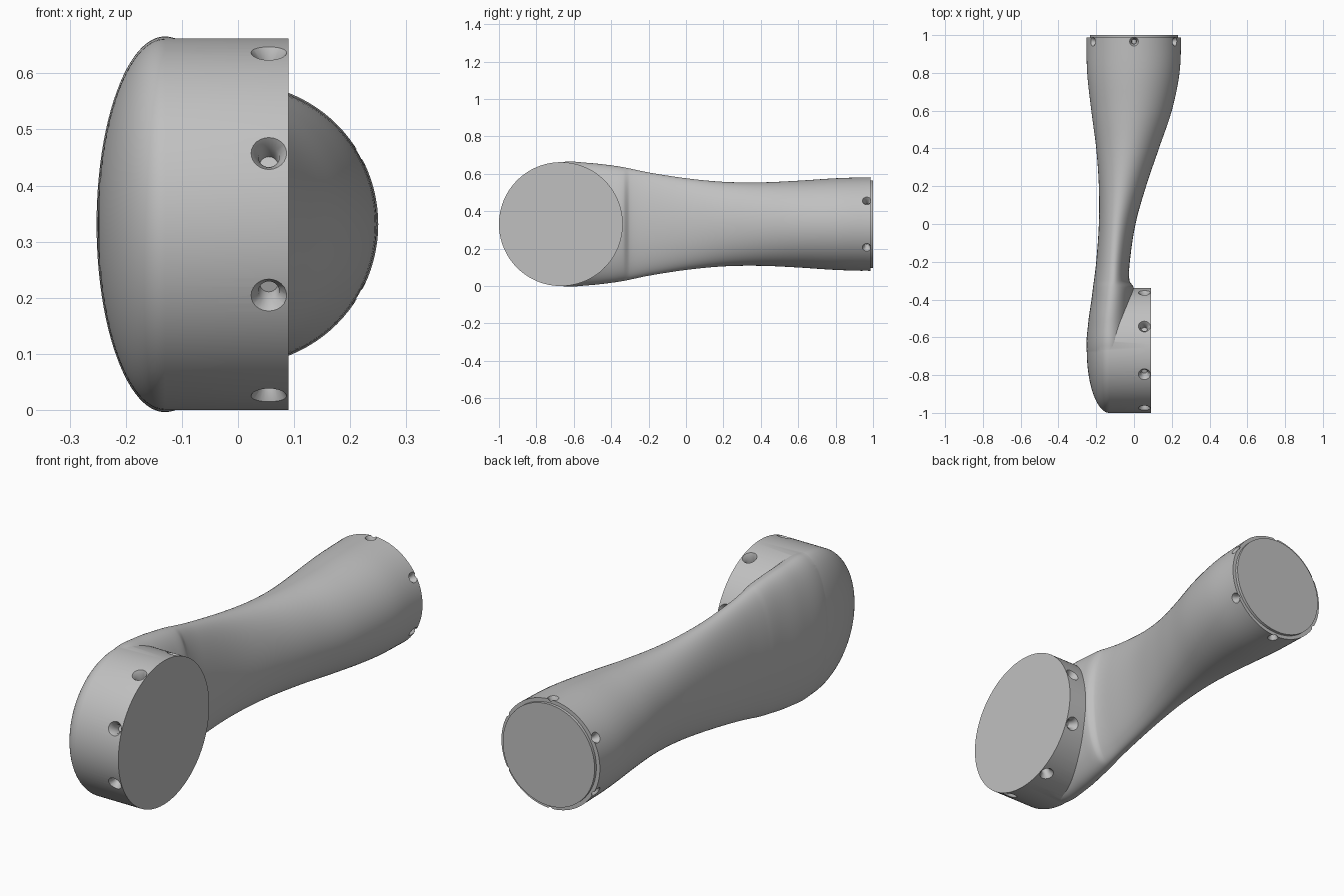
import bpy, bmesh
from math import sin, cos, pi, radians
from mathutils import Vector, Matrix

cube = bpy.data.objects.get("Cube")
if cube:
    bpy.data.objects.remove(cube)

grey = bpy.data.materials.new("light_grey")
grey.use_nodes = True
colour = (0.53, 0.53, 0.53, 1)
grey.diffuse_color = colour
grey.node_tree.nodes["Principled BSDF"].inputs["Base Color"].default_value = colour

MID_Z = 0.331
JOINT = Vector((0, -0.669, MID_Z))
JOINT_R = 0.331
WRIST_Y = 0.987
WRIST = Vector((0, 0, MID_Z))


def add_rings(bm, rings):
    """Skin a list of point rings and close both ends."""
    loops = [[bm.verts.new(p) for p in ring] for ring in rings]
    for a, b in zip(loops, loops[1:]):
        for i in range(len(a)):
            j = (i + 1) % len(a)
            bm.faces.new((a[i], a[j], b[j], b[i]))
    bm.faces.new(loops[0][::-1])
    bm.faces.new(loops[-1])


def make_object(name, bm):
    bmesh.ops.recalc_face_normals(bm, faces=bm.faces)
    mesh = bpy.data.meshes.new(name)
    bm.to_mesh(mesh)
    bm.free()
    mesh.materials.append(grey)
    obj = bpy.data.objects.new(name, mesh)
    bpy.context.collection.objects.link(obj)
    return obj


def turned(origin, axis, profile, sides):
    """Rings of a turned shape; profile holds (distance along axis, radius)."""
    turn = Vector((0, 0, 1)).rotation_difference(axis).to_matrix()
    return [[origin + turn @ Vector((r * cos(2 * pi * i / sides), r * sin(2 * pi * i / sides), d))
             for i in range(sides)] for d, r in profile]


def select_only(obj):
    bpy.ops.object.select_all(action='DESELECT')
    obj.select_set(True)
    bpy.context.view_layer.objects.active = obj


def boolean(target, tool, operation):
    mod = target.modifiers.new(operation.lower(), 'BOOLEAN')
    mod.operation = operation
    mod.solver = 'EXACT'
    mod.object = tool
    select_only(target)
    bpy.ops.object.modifier_apply(modifier=mod.name)
    bpy.data.objects.remove(tool)


# Joint housing: a flat-faced drum with an elliptical dome on the other side
dome = [(-0.13 - 0.12 * cos(radians(a)), JOINT_R * sin(radians(a))) for a in range(2, 91, 4)]
bm = bmesh.new()
add_rings(bm, turned(JOINT, Vector((1, 0, 0)), dome + [(0.09, JOINT_R)], 128))
housing = make_object("joint_housing", bm)

# Arm sections: y, left edge x, ridge x, right edge x, half height
SECTIONS = [
    (-0.85, -0.215, -0.13, 0.00, 0.255),
    (-0.67, -0.251, -0.13, 0.00, 0.330),
    (-0.52, -0.242, -0.13, 0.00, 0.327),
    (-0.40, -0.225, -0.12, 0.00, 0.314),
    (-0.335, -0.217, -0.115, -0.002, 0.304),
    (-0.30, -0.212, -0.11, -0.024, 0.297),
    (-0.20, -0.200, -0.105, -0.022, 0.276),
    (0.00, -0.186, -0.09, 0.008, 0.245),
    (0.20, -0.186, -0.065, 0.064, 0.226),
    (0.40, -0.200, -0.035, 0.132, 0.223),
    (0.60, -0.226, -0.012, 0.200, 0.232),
    (0.80, -0.248, 0.00, 0.241, 0.245),
    (WRIST_Y, -0.252, 0.00, 0.250, 0.251),
]


def slope(k):
    a, b = SECTIONS[max(k - 1, 0)], SECTIONS[min(k + 1, len(SECTIONS) - 1)]
    return [(q - p) / (b[0] - a[0]) for p, q in zip(a, b)]


def smooth_sections(steps):
    """Blend the sections with a cubic curve."""
    out = []
    for k in range(len(SECTIONS) - 1):
        a, b = SECTIONS[k], SECTIONS[k + 1]
        sa, sb, h = slope(k), slope(k + 1), b[0] - a[0]
        for s in range(steps):
            t = s / steps
            u = 1 - t
            out.append([u * u * (1 + 2 * t) * p + t * t * (3 - 2 * t) * q
                        + h * t * u * (u * m - t * n)
                        for p, q, m, n in zip(a, b, sa, sb)])
    return out + [SECTIONS[-1]]


def arm_ring(section, sides=96):
    y, left, ridge, right, half = section
    ring = []
    for i in range(sides):
        c, s = cos(2 * pi * i / sides), sin(2 * pi * i / sides)
        reach = right - ridge if c > 0 else ridge - left
        ring.append(Vector((ridge + reach * c, y, MID_Z + half * s)))
    return ring


bm = bmesh.new()
add_rings(bm, [arm_ring(s) for s in smooth_sections(6)])
arm = make_object("arm_link", bm)
boolean(arm, housing, 'UNION')

# Countersunk screw holes round the housing rim and the wrist rim
bm = bmesh.new()


def hole(centre, direction, rim, size):
    profile = [(rim + 0.01, size * 1.2), (rim - 0.02, size * 0.58), (rim - 0.055, size * 0.5)]
    add_rings(bm, turned(centre, direction, profile, 24))


for k in range(8):
    a = radians(22.5 + 45 * k)
    hole(JOINT + Vector((0.055, 0, 0)), Vector((0, cos(a), sin(a))), JOINT_R, 0.032)
for k in range(6):
    a = radians(30 + 60 * k)
    hole(WRIST + Vector((0, 0.966, 0)), Vector((cos(a), 0, sin(a))), 0.25, 0.024)
holes = make_object("screw_hole_cutter", bm)
holes.hide_render = True
boolean(arm, holes, 'DIFFERENCE')

# Wrist end plate, standing just proud of the arm
bm = bmesh.new()
add_rings(bm, turned(WRIST, Vector((0, 1, 0)), [(WRIST_Y - 0.005, 0.234), (1.0, 0.234)], 96))
plate = make_object("wrist_end_plate", bm)

for obj in (arm, plate):
    select_only(obj)
    bpy.ops.object.shade_smooth_by_angle(angle=radians(30))
